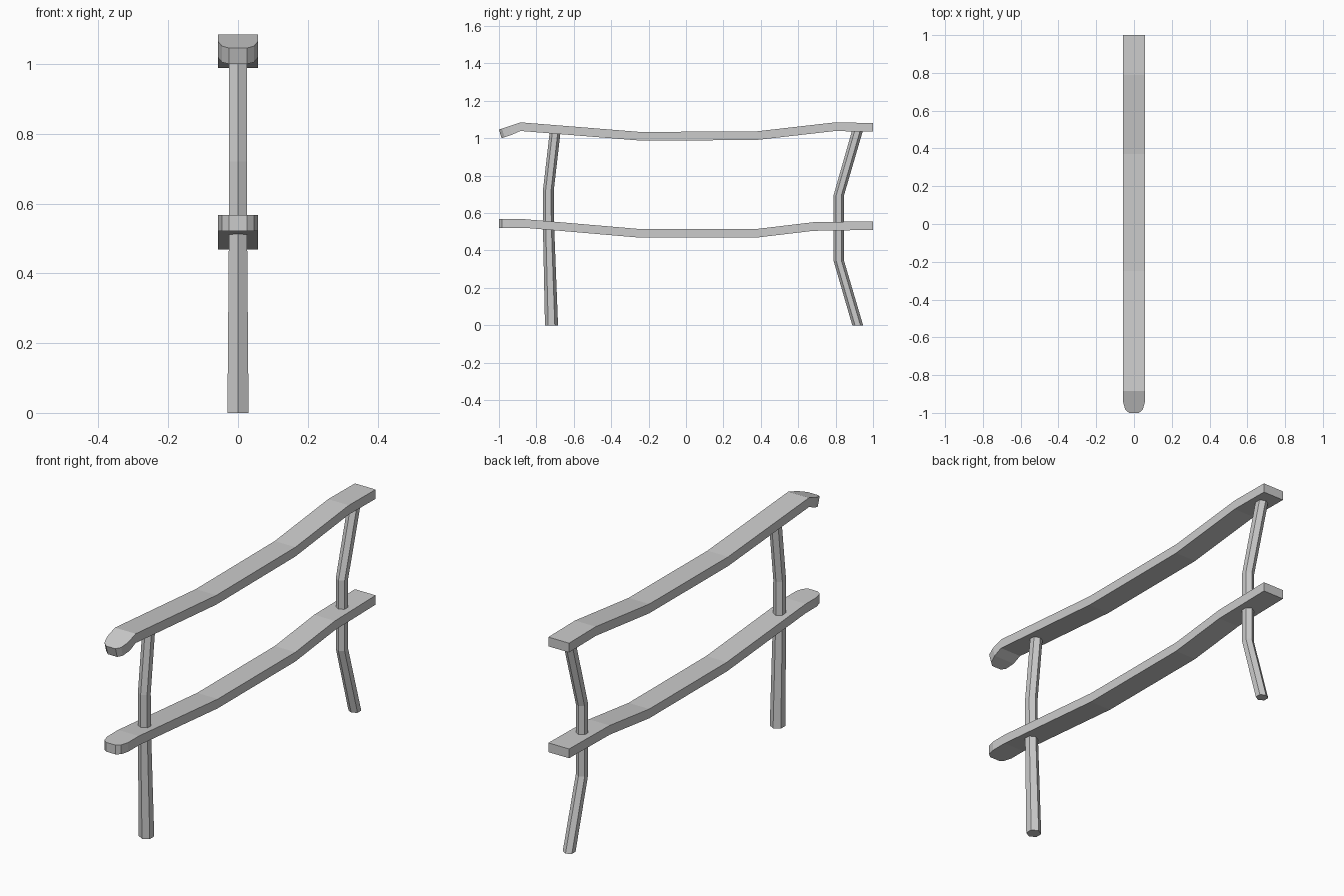
import bpy, bmesh
from math import cos, sin, pi

if "Cube" in bpy.data.objects:
    bpy.data.objects.remove(bpy.data.objects["Cube"])

HALF_W = 0.057   # half width of the rails
THICK = 0.046    # rail thickness


def loft(name, rings):
    """Skin a closed solid through a list of equally sized point rings."""
    bm = bmesh.new()
    vs = [[bm.verts.new(p) for p in ring] for ring in rings]
    n = len(vs[0])
    for a, b in zip(vs, vs[1:]):
        for i in range(n):
            j = (i + 1) % n
            bm.faces.new((a[i], a[j], b[j], b[i]))
    bm.faces.new(vs[0])
    bm.faces.new(vs[-1])
    bmesh.ops.recalc_face_normals(bm, faces=bm.faces)
    mesh = bpy.data.meshes.new(name)
    bm.to_mesh(mesh)
    bm.free()
    obj = bpy.data.objects.new(name, mesh)
    bpy.context.collection.objects.link(obj)
    return obj


def rail(name, path, lean=0.0):
    """Plank along y: path of (y, top z); the front tip is rounded in plan."""
    (y0, z0), (y1, z1) = path[:2]
    slope = (z1 - z0) / (y1 - y0)
    tip = [(y0 + d, z0 + slope * d, w, lean)
           for d, w in ((0, 0.026), (0.016, 0.046), (0.055, HALF_W))]
    stations = tip + [(y, z, HALF_W, 0) for y, z in path[1:]]
    loft(name, [[(-w, y, z), (w, y, z),
                 (w, y + s, z - THICK), (-w, y + s, z - THICK)]
                for y, z, w, s in stations])


def post(name, path):
    """Bent six-sided pole: path of (y, z, radius)."""
    loft(name, [[(r * sin(i * pi / 3), y + r * cos(i * pi / 3), z)
                 for i in range(6)] for y, z, r in path])


# Wavy planks
rail("upper_rail", [(-1, 1.046), (-0.885, 1.085), (-0.25, 1.034),
                    (0.37, 1.036), (0.79, 1.084), (1, 1.082)], lean=0.014)
rail("lower_rail", [(-1, 0.567), (-0.86, 0.567), (-0.24, 0.514),
                    (0.37, 0.514), (0.68, 0.551), (1, 0.556)])

# Crooked poles
post("front_post", [(-0.719, 0, 0.035), (-0.735, 0.53, 0.030),
                    (-0.736, 0.72, 0.029), (-0.699, 1.04, 0.029)])
post("rear_post", [(0.918, 0, 0.029), (0.817, 0.345, 0.028),
                   (0.817, 0.695, 0.028), (0.918, 1.045, 0.029)])
